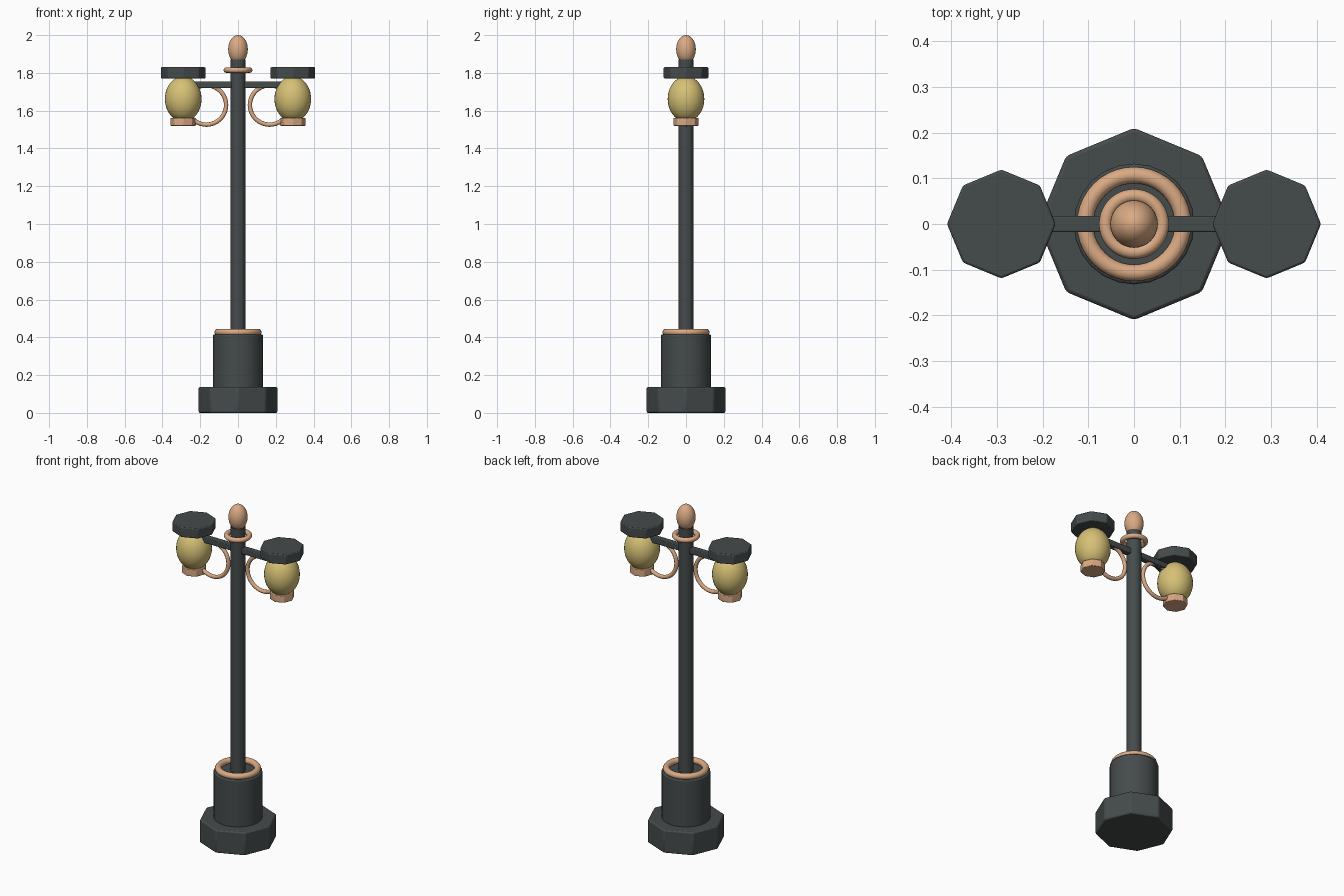
import bpy, math

if "Cube" in bpy.data.objects:
    bpy.data.objects.remove(bpy.data.objects["Cube"])


def material(name, rgb):
    m = bpy.data.materials.new(name)
    m.diffuse_color = (*rgb, 1)
    m.use_nodes = True
    m.node_tree.nodes["Principled BSDF"].inputs["Base Color"].default_value = m.diffuse_color
    return m


iron = material("dark_iron", (0.060, 0.070, 0.071))
copper = material("copper", (0.70, 0.40, 0.23))
glass = material("amber_glass", (0.67, 0.53, 0.18))


def finish(name, mat, bevel=0, smooth=True):
    ob = bpy.context.object
    ob.name = name
    ob.data.materials.append(mat)
    if bevel:
        mod = ob.modifiers.new("soft_edges", "BEVEL")
        mod.width = bevel
        mod.segments = 2
        mod.limit_method = "ANGLE"
        mod.angle_limit = math.radians(30)
    if smooth:
        bpy.ops.object.shade_smooth_by_angle(angle=math.radians(32))
    return ob


def prism(name, mat, x, r, z0, z1, sides, bevel=0):
    bpy.ops.mesh.primitive_cylinder_add(vertices=sides, radius=r, depth=z1 - z0,
                                        location=(x, 0, (z0 + z1) / 2))
    return finish(name, mat, bevel)


def ring(name, mat, x, z, major, minor, upright=False):
    bpy.ops.mesh.primitive_torus_add(
        major_radius=major, minor_radius=minor, major_segments=40, minor_segments=12,
        location=(x, 0, z), rotation=(math.pi / 2 if upright else 0, 0, 0))
    return finish(name, mat)


def egg(name, mat, x, z, r, half_height):
    bpy.ops.mesh.primitive_uv_sphere_add(segments=32, ring_count=20, radius=1,
                                         location=(x, 0, z))
    bpy.context.object.scale = (r, r, half_height)
    return finish(name, mat)


# Foot, pedestal and post
prism("foot", iron, 0, 0.21, 0, 0.137, 8, 0.008)
prism("pedestal", iron, 0, 0.132, 0.13, 0.415, 24, 0.006)
ring("pedestal_ring", copper, 0, 0.427, 0.107, 0.018)
prism("post", iron, 0, 0.04, 0.40, 1.87, 20)

# Top ornament
ring("neck_ring", copper, 0, 1.815, 0.062, 0.0145)
egg("finial", copper, 0, 1.925, 0.052, 0.075)

# Cross arm
bpy.ops.mesh.primitive_cube_add(size=1, location=(0, 0, 1.737))
bpy.context.object.scale = (0.56, 0.036, 0.034)
bpy.ops.object.transform_apply(location=False, rotation=False, scale=True)
finish("cross_arm", iron, 0.004)

# Lamps and scrolls on both sides
for side, s in (("left", -1), ("right", 1)):
    x = 0.29 * s
    prism(side + "_lamp_cap", iron, x, 0.119, 1.771, 1.83, 8, 0.005)
    egg(side + "_globe", glass, x, 1.662, 0.097, 0.12)
    prism(side + "_lamp_collar", copper, x, 0.067, 1.52, 1.562, 8, 0.003)
    ring(side + "_scroll", copper, 0.167 * s, 1.63, 0.104, 0.0115, True)
